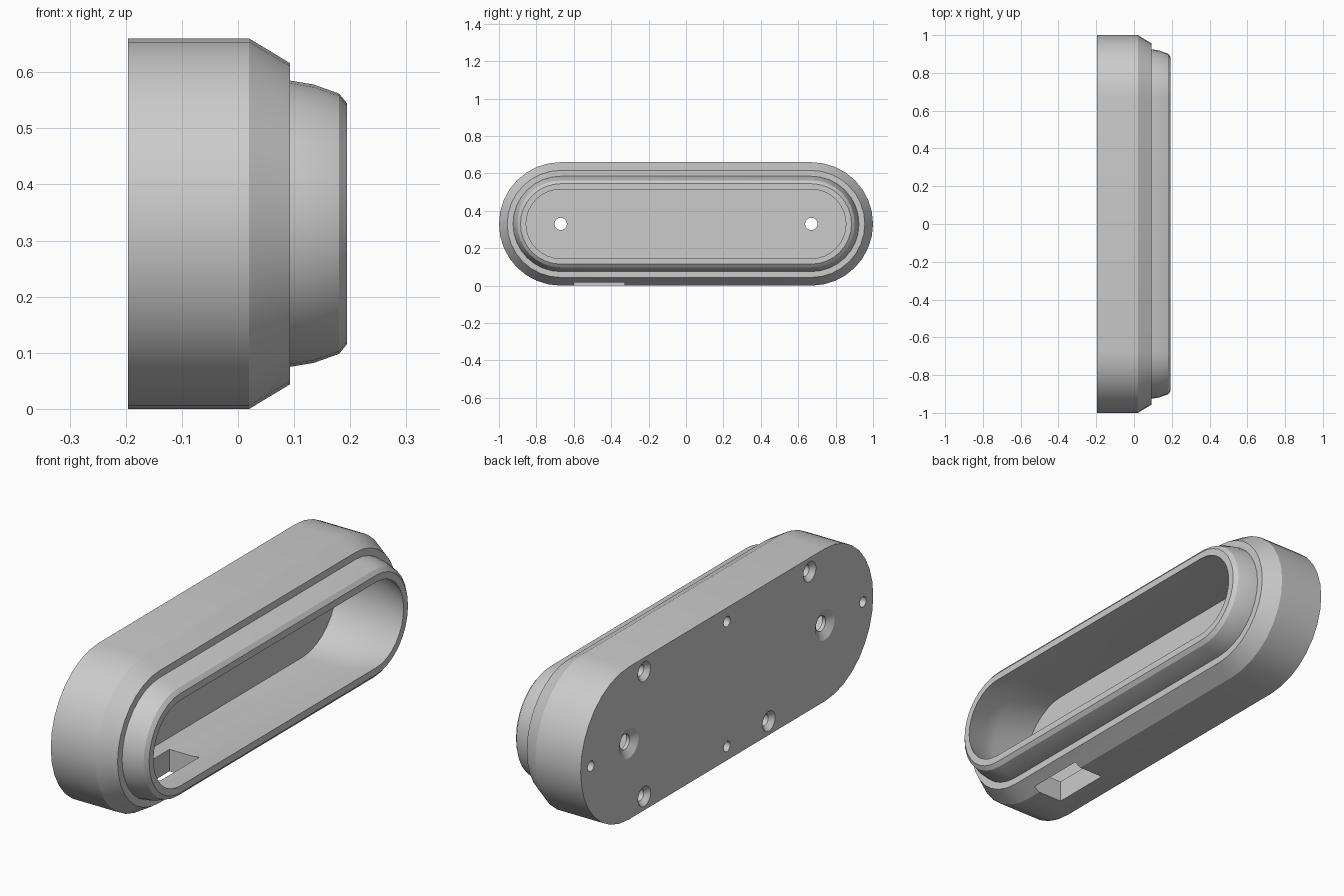
import bpy, bmesh, math
from mathutils import Matrix

cube = bpy.data.objects.get("Cube")
if cube:
    bpy.data.objects.remove(cube)

MID = 0.33      # height of the centre line
HALF = 0.67     # half length of the straight section
BACK = -0.196

grey = bpy.data.materials.new("plain grey")
grey.use_nodes = True
grey.diffuse_color = (0.6, 0.6, 0.6, 1)
grey.node_tree.nodes["Principled BSDF"].inputs["Base Color"].default_value = (0.6, 0.6, 0.6, 1)


def loft(bm, profile, half=0.0, cy=0.0, cz=MID, steps=16):
    """Sweep (x, radius) points round a stadium; half = 0 gives a round solid."""
    rings = []
    for x, r in profile:
        ring = []
        for side in (1, -1):
            for i in range(steps + 1):
                a = math.pi * (i / steps - 0.5)
                ring.append(bm.verts.new((x, cy + side * (half + r * math.cos(a)),
                                          cz + side * r * math.sin(a))))
        rings.append(ring)
    n = len(rings[0])
    for a, b in zip(rings, rings[1:]):
        for i in range(n):
            j = (i + 1) % n
            bm.faces.new((a[i], a[j], b[j], b[i]))
    bm.faces.new(rings[0])
    bm.faces.new(rings[-1])


def make_object(name, bm):
    bmesh.ops.remove_doubles(bm, verts=bm.verts, dist=1e-5)
    bmesh.ops.recalc_face_normals(bm, faces=bm.faces)
    mesh = bpy.data.meshes.new(name)
    bm.to_mesh(mesh)
    bm.free()
    mesh.materials.append(grey)
    obj = bpy.data.objects.new(name, mesh)
    bpy.context.collection.objects.link(obj)
    return obj


# Hollow housing: chamfered body, tapered collar, rim and cavity
bm = bmesh.new()
loft(bm, [(BACK, 0.33), (0.02, 0.33), (0.093, 0.286), (0.093, 0.255),
          (0.135, 0.248), (0.18, 0.232), (0.194, 0.215),
          (0.194, 0.185), (0.09, 0.22), (0.02, 0.235), (-0.16, 0.235)], HALF)
housing = make_object("housing", bm)

# Cutters for the holes in the back and the slot underneath
bm = bmesh.new()
out = BACK - 0.02
for y in (-HALF, HALF):                                   # mounting holes
    loft(bm, [(out, 0.065), (BACK, 0.065), (BACK + 0.02, 0.033), (-0.1, 0.033)], cy=y)
for y, dz in ((0.565, 0.27), (0.565, -0.27), (-0.565, 0.27), (-0.286, -0.27)):
    loft(bm, [(out, 0.043), (BACK, 0.043), (BACK + 0.02, 0.025), (-0.08, 0.025)],
         cy=y, cz=MID + dz)                               # countersunk screw holes
for y, dz in ((0, 0.27), (0, -0.27), (0.93, 0), (-0.93, 0)):
    loft(bm, [(out, 0.022), (-0.1, 0.022)], cy=y, cz=MID + dz)   # pin holes
slot = Matrix.Translation((-0.025, -0.465, 0.04)) @ Matrix.Diagonal((0.145, 0.27, 0.2, 1))
bmesh.ops.create_cube(bm, size=1, matrix=slot)
cutter = make_object("hole_cutter", bm)
cutter.hide_render = True

# Cut, then discard the cutter
cut = housing.modifiers.new("holes", 'BOOLEAN')
cut.operation = 'DIFFERENCE'
cut.solver = 'EXACT'
cut.object = cutter
bpy.ops.object.select_all(action='DESELECT')
housing.select_set(True)
bpy.context.view_layer.objects.active = housing
bpy.ops.object.modifier_apply(modifier=cut.name)
bpy.data.objects.remove(cutter)
bpy.ops.object.shade_smooth_by_angle(angle=math.radians(20))
